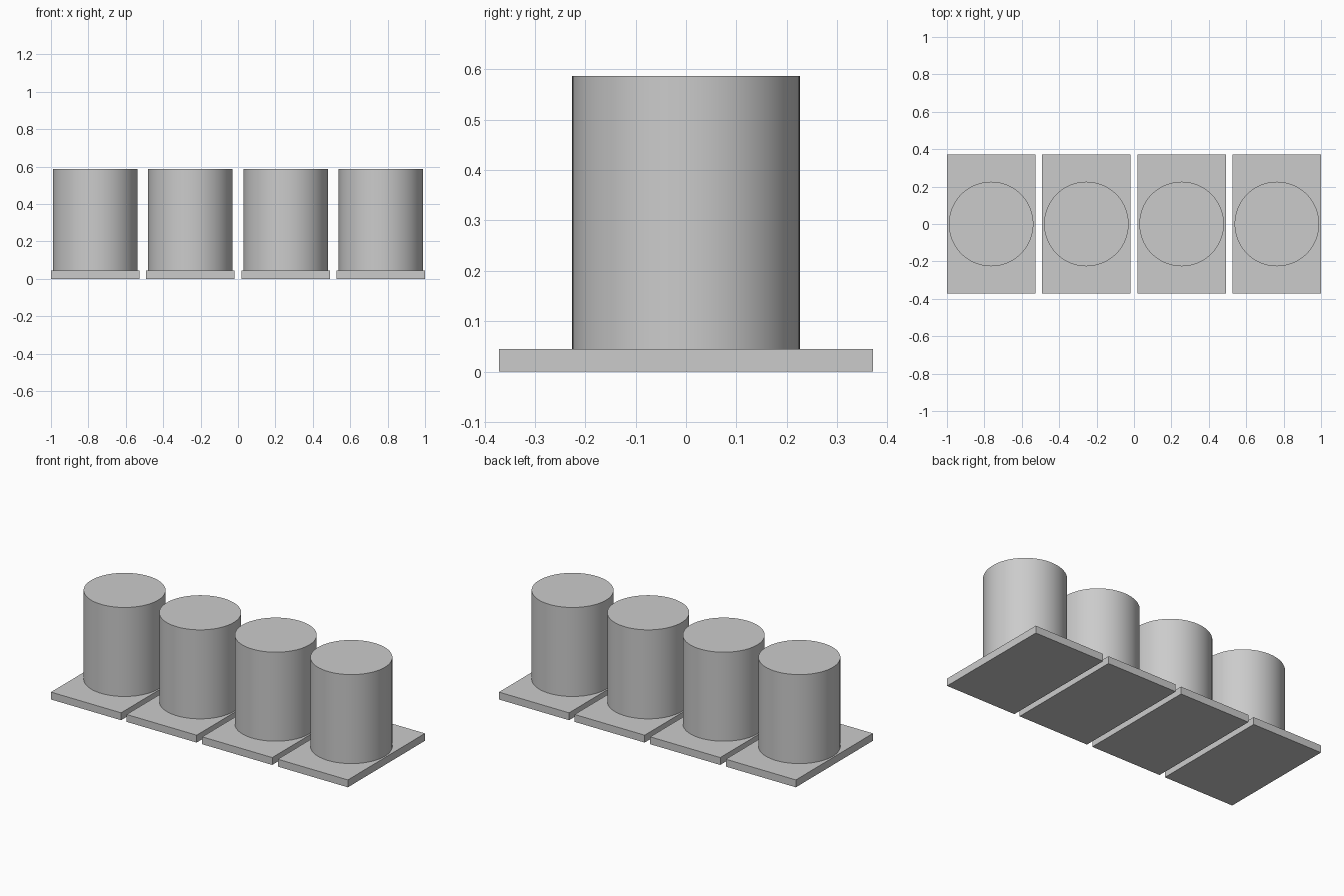
import bpy
import math

PITCH = 0.5093
PLATE = (0.472, 0.742, 0.045)
RADIUS = 0.226
TOP = 0.587

cube = bpy.data.objects.get("Cube")
if cube:
    bpy.data.objects.remove(cube, do_unlink=True)

# Single flat grey
grey = bpy.data.materials.new("light_grey")
grey.use_nodes = True
colour = (0.6, 0.6, 0.6, 1)
grey.diffuse_color = colour
grey.node_tree.nodes["Principled BSDF"].inputs["Base Color"].default_value = colour


def finish(name):
    obj = bpy.context.object
    obj.name = name
    obj.data.materials.append(grey)
    return obj


for i in range(4):
    x = (i - 1.5) * PITCH

    # Rectangular base plate
    bpy.ops.mesh.primitive_cube_add(size=1, location=(x, 0, PLATE[2] / 2))
    plate = finish(f"base_plate_{i + 1}")
    plate.scale = PLATE
    bpy.ops.object.transform_apply(location=False, rotation=False, scale=True)

    # Round drum standing on the plate
    bpy.ops.mesh.primitive_cylinder_add(
        vertices=96, radius=RADIUS, depth=TOP - PLATE[2],
        location=(x, 0, (TOP + PLATE[2]) / 2))
    finish(f"drum_{i + 1}")
    bpy.ops.object.shade_smooth_by_angle(angle=math.radians(30))
